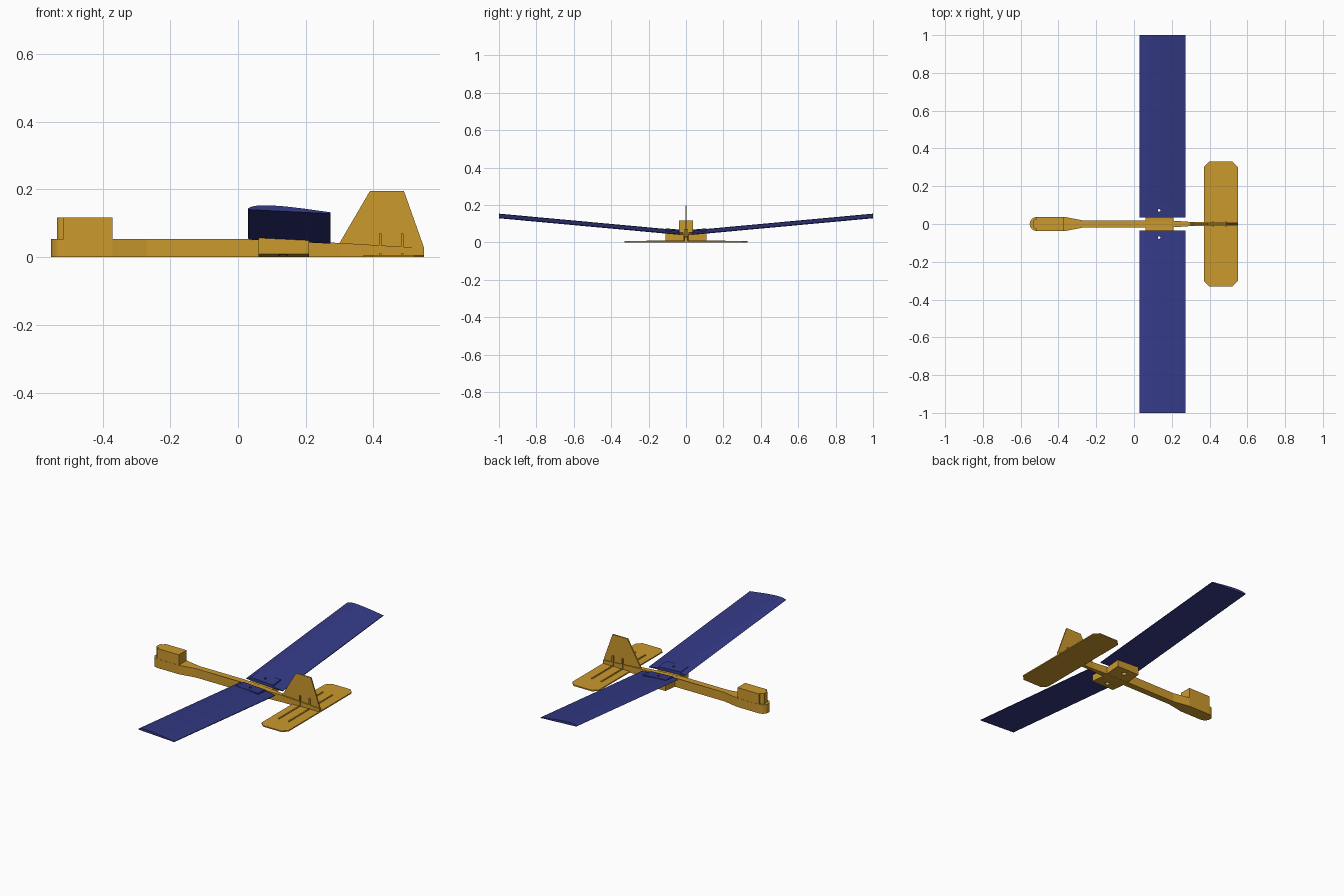
import bpy, bmesh, math
from mathutils import Vector

if "Cube" in bpy.data.objects:
    bpy.data.objects.remove(bpy.data.objects["Cube"])


def material(name, rgb):
    m = bpy.data.materials.new(name)
    m.diffuse_color = (*rgb, 1)
    m.use_nodes = True
    m.node_tree.nodes["Principled BSDF"].inputs["Base Color"].default_value = m.diffuse_color
    return m


TAN = material("tan plastic", (0.60, 0.32, 0.027))
BLUE = material("dark blue plastic", (0.034, 0.042, 0.24))


def loft(name, mat, loops):
    """Skin a closed solid through matching loops of points."""
    bm = bmesh.new()
    rings = [[bm.verts.new(p) for p in loop] for loop in loops]
    n = len(rings[0])
    for a, b in zip(rings, rings[1:]):
        for i in range(n):
            j = (i + 1) % n
            bm.faces.new((a[i], a[j], b[j], b[i]))
    bm.faces.new(rings[0])
    bm.faces.new(rings[-1])
    bmesh.ops.recalc_face_normals(bm, faces=bm.faces)
    me = bpy.data.meshes.new(name)
    bm.to_mesh(me)
    bm.free()
    ob = bpy.data.objects.new(name, me)
    me.materials.append(mat)
    bpy.context.collection.objects.link(ob)
    return ob


def plan(name, mat, pts, bottom, top):
    """Extrude a top outline; bottom and top are functions of x, y."""
    return loft(name, mat, [[(x, y, f(x, y)) for x, y in pts] for f in (bottom, top)])


def box(name, mat, x0, x1, y0, y1, z0, z1):
    pts = [(x0, y0), (x1, y0), (x1, y1), (x0, y1)]
    return plan(name, mat, pts, lambda x, y: z0, lambda x, y: z1)


def mirrored(half):
    return half + [(x, -y) for x, y in reversed(half)]


def nose_arc(cx, rx, ry, n=6):
    return [(cx - rx * math.cos(a), ry * math.sin(a))
            for a in [math.pi / 2 * (i + 0.25) / (n + 0.25) for i in range(n + 1)]]


def body_top(x, y):
    if x < 0.03:
        return 0.054
    return 0.054 - 0.012 * (x - 0.03) / 0.27 if x < 0.3 else 0.042 - 0.015 * (x - 0.3) / 0.25


# Fuselage: rounded nose, slim boom tapering to the tail
body = nose_arc(-0.512, 0.04, 0.038) + [(-0.37, 0.038), (-0.27, 0.019), (0.03, 0.019),
                                        (0.2, 0.018), (0.3, 0.011), (0.55, 0.008)]
plan("fuselage", TAN, mirrored(body), lambda x, y: 0, body_top)

# Nose block with a narrower front
block = [(-0.535, 0.014), (-0.528, 0.022), (-0.515, 0.026), (-0.515, 0.037), (-0.37, 0.037)]
plan("nose_block", TAN, mirrored(block), lambda x, y: 0.05, lambda x, y: 0.117)

# Wing section as x and height above the chord base
SECTION = [(0.03, 0.003), (0.037, 0.008), (0.05, 0.012), (0.07, 0.0148), (0.1, 0.0158),
           (0.14, 0.0148), (0.19, 0.0115), (0.24, 0.007), (0.273, 0.004), (0.273, 0), (0.035, 0)]
ROOT, SLOPE = 0.035, 0.0885 / 0.965


def wing_base(x, y):
    return 0.052 - 0.012 * (x - 0.03) / 0.243 + SLOPE * (abs(y) - ROOT)


for side, label in ((1, "left"), (-1, "right")):
    # Wing panel rising towards the tip
    wing = loft(label + "_wing", BLUE,
                [[(x, side * y, wing_base(x, y) + h) for x, h in SECTION] for y in (ROOT, 1.0)])
    # Raised root pad on the wing
    pad_pts = [(x, side * y) for x, y in ((0.06, ROOT), (0.21, ROOT), (0.21, 0.11), (0.06, 0.11))]
    pad = plan(label + "_root_pad", BLUE, pad_pts, lambda x, y: wing_base(x, y) + 0.004,
               lambda x, y: wing_base(x, y) + 0.0175)
    # Wing mount below the wing
    mount_pts = [(x, side * y) for x, y in
                 ((0.06, 0.01), (0.21, 0.01), (0.21, 0.11), (0.06, 0.11))]
    mount = plan(label + "_wing_mount", TAN, mount_pts, lambda x, y: 0.0 + 0.1 * max(0, abs(y) - 0.02),
                 lambda x, y: wing_base(x, y) - 0.0005)
    # Bolt holes, wider at the bottom of the mount
    for r, z0, z1, targets in ((0.007, -0.05, 0.2, (wing, pad, mount)), (0.014, -0.05, 0.025, (mount,))):
        ring = [(0.133 + r * math.cos(i * math.pi / 8), side * 0.072 + r * math.sin(i * math.pi / 8))
                for i in range(16)]
        cutter = plan(label + "_hole_cutter", TAN, ring, lambda x, y: z0, lambda x, y: z1)
        cutter.hide_render = True
        cutter.hide_set(True)
        for t in targets:
            mod = t.modifiers.new("bolt_hole", "BOOLEAN")
            mod.operation, mod.solver, mod.object = "DIFFERENCE", "EXACT", cutter

# Tailplane with clipped corners
c = 0.028
tail = [(0.37, 0.33 - c), (0.37 + c, 0.33), (0.55 - c, 0.33), (0.55, 0.33 - c)]
plan("tailplane", TAN, mirrored(tail), lambda x, y: 0, lambda x, y: 0.007)

# Tail fin
fin = [(0.3, 0.035), (0.3, 0.042), (0.39, 0.196), (0.49, 0.196), (0.55, 0.027), (0.55, 0.02)]
loft("fin", TAN, [[(x, y, z) for x, z in fin] for y in (-0.004, 0.004)])

# Stiffening ribs on the tailplane and fin
for i, x in enumerate((0.42, 0.485)):
    box(f"tail_rib_{i}", TAN, x - 0.004, x + 0.004, -0.21, 0.21, 0.005, 0.011)
    box(f"fin_rib_{i}", TAN, x - 0.004, x + 0.004, -0.012, 0.012, 0.005, 0.07)
